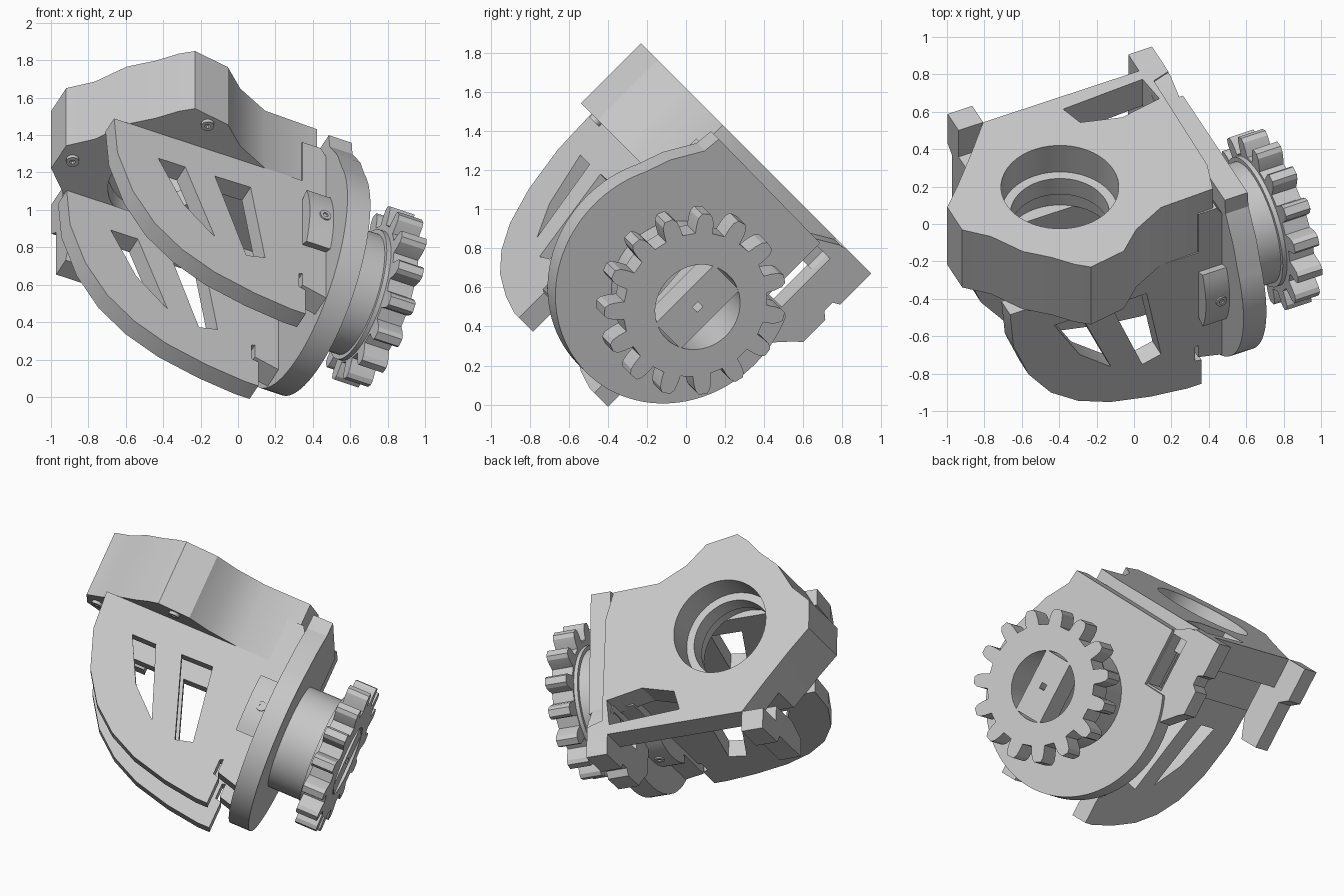
import bpy
from math import sin, cos, pi, radians
from mathutils import Matrix, Vector

cube = bpy.data.objects.get("Cube")
if cube:
    bpy.data.objects.remove(cube)

grey = bpy.data.materials.new("light_grey")
grey.use_nodes = True
grey.diffuse_color = (0.59, 0.59, 0.59, 1)
grey.node_tree.nodes["Principled BSDF"].inputs["Base Color"].default_value = (0.59, 0.59, 0.59, 1)

# Tilted part frame: A = gear axis, N = top plate normal, B = toward the rear edge
t, h = radians(25), 0.5 ** 0.5
A = Vector((cos(t), sin(t) * h, -sin(t) * h))
B = Vector((-sin(t), cos(t) * h, -cos(t) * h))
N = Vector((0, h, h))
FRAMES = {"N": (A, B, N), "A": (B, N, A), "B": (A, N, -B)}


def slab(name, loops, axis, lo, hi):
    """Extrude a flat outline (first loop) with holes (other loops) along an axis."""
    curve = bpy.data.curves.new(name, "CURVE")
    curve.dimensions = "2D"
    curve.fill_mode = "BOTH"
    curve.extrude = abs(hi - lo) / 2
    for loop in loops:
        spline = curve.splines.new("POLY")
        spline.points.add(len(loop) - 1)
        for point, (u, v) in zip(spline.points, loop):
            point.co = (u, v, 0, 1)
        spline.use_cyclic_u = True
    temp = bpy.data.objects.new(name + "_outline", curve)
    bpy.context.collection.objects.link(temp)
    bpy.context.view_layer.update()
    graph = bpy.context.evaluated_depsgraph_get()
    mesh = bpy.data.meshes.new_from_object(temp.evaluated_get(graph))
    bpy.data.objects.remove(temp)
    u, v, w = FRAMES[axis]
    mid = (lo + hi) / 2 * (-1 if axis == "B" else 1)
    matrix = Matrix((u, v, w)).transposed().to_4x4()
    mesh.transform(matrix @ Matrix.Translation((0, 0, mid)))
    mesh.materials.clear()
    mesh.materials.append(grey)
    obj = bpy.data.objects.new(name, mesh)
    bpy.context.collection.objects.link(obj)
    bpy.ops.object.select_all(action="DESELECT")
    obj.select_set(True)
    bpy.context.view_layer.objects.active = obj
    bpy.ops.object.shade_smooth_by_angle(angle=radians(25))


def arc(center, r, start=0.0, end=2 * pi, steps=48):
    full = abs(end - start - 2 * pi) < 1e-6
    count = steps if full else steps + 1
    return [(center[0] + r * cos(start + (end - start) * i / steps),
             center[1] + r * sin(start + (end - start) * i / steps)) for i in range(count)]


def rect(u0, u1, v0, v1):
    return [(u0, v0), (u1, v0), (u1, v1), (u0, v1)]


# Top plate and the thick motor ring beneath it, with a lip inside the bore
TOP, MID, LOW = 1.145, 0.945, 0.71
motor = (-0.725, -0.617)
front_edge = [(-1.05, -0.19), (-1.21, -0.37), (-1.335, -0.5), (-1.335, -0.69), (-1.217, -0.8),
              (-1.11, -0.975), (-0.99, -1.08), (-0.9, -1.18), (-0.83, -1.235), (-0.62, -1.2),
              (-0.49, -1.08), (-0.3, -0.985), (0.01, -0.975), (0.06, -0.8)]
window = [(-0.46, -0.09), (0.02, -0.065), (0.04, -0.235), (-0.2, -0.28), (-0.42, -0.22)]
slab("top_plate", [front_edge + [(0.07, -0.1), (0.17, -0.07), (0.17, 0), (-0.89, 0)],
                   arc(motor, 0.315), window], "N", MID, TOP)
lower_edge = front_edge + [(0.06, -0.3), (-0.46, -0.3), (-0.46, -0.2)]
slab("motor_ring", [lower_edge, arc(motor, 0.3)], "N", LOW, MID)
slab("motor_lip", [arc(motor, 0.305), arc(motor, 0.265)], "N", MID - 0.12, MID)
for i, spot in enumerate([(-1.26, -0.61), (-0.72, -1.16)]):
    slab(f"ring_screw_{i}", [arc(spot, 0.035, steps=16), arc(spot, 0.015, steps=8)], "N", LOW - 0.02, LOW)

# Mounting legs at the rear edge; the one by the gear has a notch and a window
outer_leg = [(-0.24, 1.06), (-0.1, TOP - 0.01), (0, TOP), (0.137, TOP), (0.137, 0.92), (0.1, 0.9),
             (0.1, 0.84), (0.14, 0.81), (0.14, 0.65), (0.1, 0.62), (0, 0.52), (-0.24, 0.52)]
slab("left_leg", [outer_leg, rect(-0.195, -0.087, 0.7, 1.05)], "A", 0.03, 0.17)
inner_leg = [(0, TOP), (0.137, TOP), (0.137, 0.92), (0.08, 0.88), (0.08, 0.56), (-0.04, 0.56),
             (-0.1, 0.7), (-0.1, MID), (0, MID)]
slab("right_leg", [inner_leg], "A", -1.035, -0.89)

# Pair of curved fins with slanted slots
fin = [(-1.19, LOW), (-1.17, 0.46), (-1.08, 0.21), (-0.95, 0.02), (-0.79, -0.11), (-0.6, -0.2),
       (-0.36, -0.26), (-0.14, -0.29), (-0.06, -0.29), (-0.06, -0.11), (-0.1, -0.1), (-0.1, 0.0),
       (-0.05, 0.02), (-0.05, LOW)]
slots = [[(-0.93, 0.52), (-0.77, 0.52), (-0.595, 0.065), (-0.78, 0.235)],
         [(-0.595, 0.525), (-0.385, 0.53), (-0.3, 0.035), (-0.41, 0.005)]]
FRONT, REAR, THICK = -0.985, -0.385, 0.11
for name, b in (("front", FRONT), ("rear", REAR)):
    slab(name + "_fin", [fin] + slots, "B", b, b + THICK)

# Side plate: large disc that flares into a straight upper section
hub = (-0.617, 0.395)
side = arc(hub, 0.64, radians(152), radians(387), 64)
side += [(-0.2, 0.69), (-0.2, 1.07), (-1.02, 1.08), (-1.03, 0.985), (-1.13, 0.83)]
bore = arc(hub, 0.228)
slab("side_disc", [side, bore], "A", 0.06, 0.195)

# Brackets and curved bosses joining the fins to the disc
for name, b, sign in (("front", FRONT, -1), ("rear", REAR, 1)):
    slab(name + "_bracket", [[(-0.08, -0.08), (0.07, -0.12), (0.07, 0.93), (0.03, 1.0), (-0.08, 1.0)]],
         "B", b, b + THICK + 0.03)
    face = 0 if sign > 0 else pi
    boss = arc(hub, 0.465, face - 0.43, face + 0.43, 12) + arc(hub, 0.3, face + 0.43, face - 0.43, 12)
    slab(name + "_boss", [boss], "A", -0.08, 0.09)
    tip = hub[0] + sign * 0.465
    spot = (0.01, hub[1])
    slab(name + "_screw", [arc(spot, 0.032, steps=16), arc(spot, 0.015, steps=8)], "B",
         tip - 0.008, tip + 0.008)

# Hollow shaft, collar and gear
slab("shaft", [arc(hub, 0.34), bore], "A", 0.19, 0.45)
slab("shaft_collar", [arc(hub, 0.365), bore], "A", 0.42, 0.45)
TEETH = 15
gear_hub = (-0.635, 0.395)
profile = [(-0.29, 0.385), (-0.25, 0.43), (-0.2, 0.465), (-0.11, 0.487),
           (0.11, 0.487), (0.2, 0.465), (0.25, 0.43), (0.29, 0.385)]
gear = []
for i in range(TEETH):
    for offset, r in profile:
        angle = (i + 0.45 + offset) * 2 * pi / TEETH
        gear.append((gear_hub[0] + r * cos(angle), gear_hub[1] + r * sin(angle)))
slab("gear", [gear, bore], "A", 0.445, 0.588)

# Cross bar in the gear bore with a small square socket
x, z = hub
slab("gear_cross_bar", [rect(x - 0.1, x + 0.1, z - 0.212, z + 0.212),
                        rect(x - 0.02, x + 0.02, z - 0.02, z + 0.02)], "A", 0.42, 0.586)
